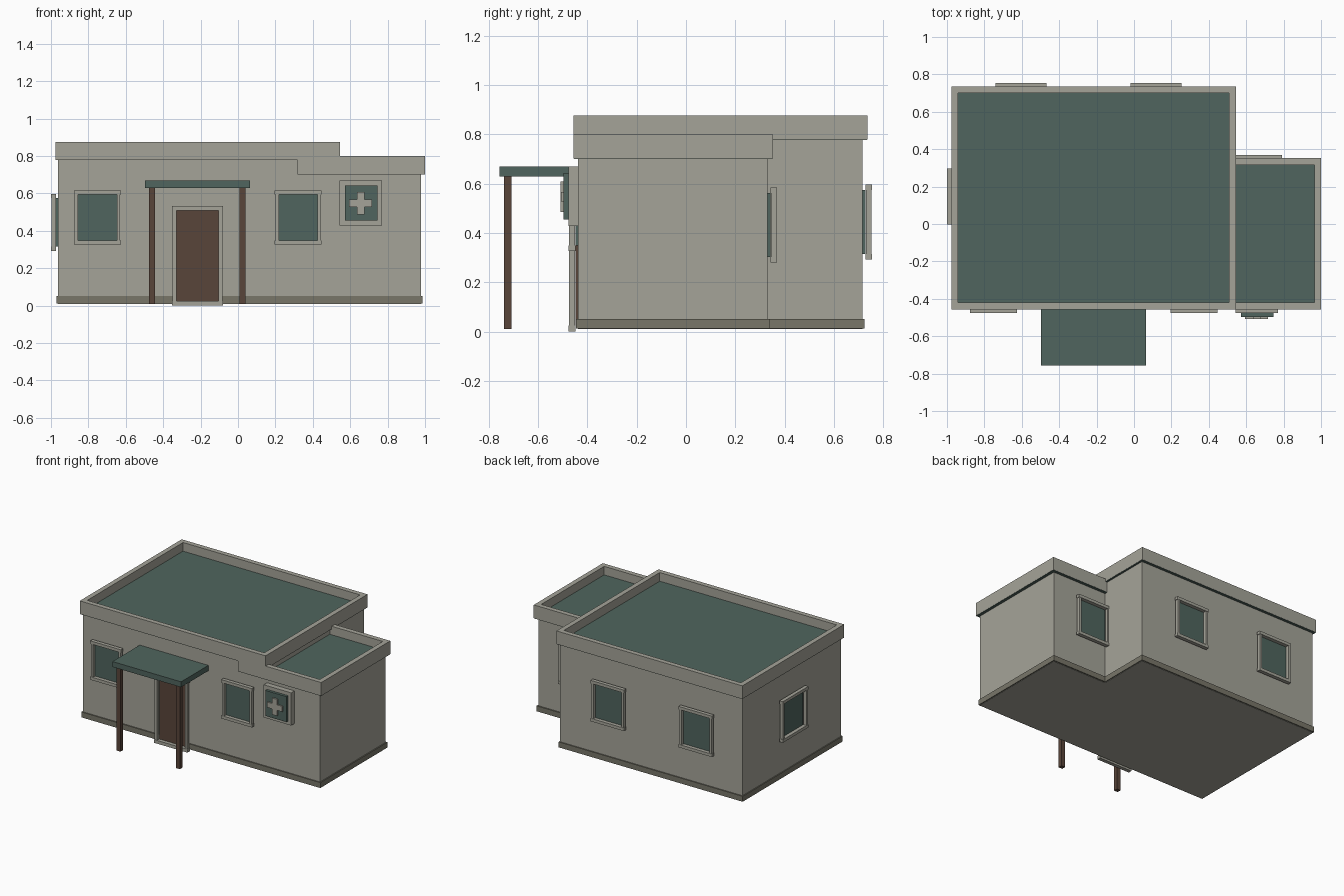
import bpy
import bmesh

if "Cube" in bpy.data.objects:
    bpy.data.objects.remove(bpy.data.objects["Cube"])


def material(name, rgb):
    lin = [((c / 255 + 0.055) / 1.055) ** 2.4 for c in rgb]
    m = bpy.data.materials.new(name)
    m.diffuse_color = (*lin, 1)
    m.use_nodes = True
    m.node_tree.nodes["Principled BSDF"].inputs["Base Color"].default_value = m.diffuse_color
    return m


WALL = material("warm grey plaster", (165, 164, 153))
BASE = material("dark grey plinth", (120, 118, 105))
TEAL = material("dark teal", (80, 101, 94))
WOOD = material("dark brown wood", (89, 69, 58))


def boxes(name, mat, *extents):
    """One object made of boxes, each given as (x0, x1, y0, y1, z0, z1)."""
    bm = bmesh.new()
    for x0, x1, y0, y1, z0, z1 in extents:
        x0, x1 = sorted((x0, x1))
        y0, y1 = sorted((y0, y1))
        for v in bmesh.ops.create_cube(bm, size=1)["verts"]:
            v.co = (x0 + (v.co.x + 0.5) * (x1 - x0),
                    y0 + (v.co.y + 0.5) * (y1 - y0),
                    z0 + (v.co.z + 0.5) * (z1 - z0))
    mesh = bpy.data.meshes.new(name)
    bm.to_mesh(mesh)
    bm.free()
    mesh.materials.append(mat)
    ob = bpy.data.objects.new(name, mesh)
    bpy.context.collection.objects.link(ob)
    return ob


def flat_roof(name, x0, x1, y0, y1, z0, deck, z1, t=0.036):
    """Roof deck with a raised parapet around it."""
    e = 0.001
    boxes(name + "_deck", TEAL, (x0 + e, x1 - e, y0 + e, y1 - e, z0 - 0.002, deck))
    boxes(name + "_parapet", WALL,
          (x0, x1, y0, y0 + t, z0, z1), (x0, x1, y1 - t, y1, z0, z1),
          (x0, x0 + t, y0 + t, y1 - t, z0, z1), (x1 - t, x1, y0 + t, y1 - t, z0, z1))


def opening(name, side, wall, u0, u1, z0, z1, mat=TEAL, t=0.022, lip=0.004):
    """Framed panel on a wall; the frame stands just proud of the panel."""
    def place(a, b, d0, d1, za, zb):
        if side == "left":
            return (wall - d0, wall - d1, a, b, za, zb)
        s = -1 if side == "front" else 1
        return (a, b, wall + s * d0, wall + s * d1, za, zb)

    boxes(name + "_panel", mat,
          place(u0 + t, u1 - t, -0.01, 0.011, z0 + t, z1 - t))
    boxes(name + "_frame", WALL,
          place(u0, u1, 0.011, 0.038, z0, z0 + t),
          place(u0, u1, 0.011, 0.038, z1 - t, z1),
          place(u0 + lip, u0 + t, 0.012, 0.036, z0 + t, z1 - t),
          place(u1 - t, u1 - lip, 0.012, 0.036, z0 + t, z1 - t))


# Walls and plinth of the main block and the lower wing
boxes("main_walls", WALL, (-0.963, 0.53, -0.438, 0.715, 0.01, 0.79))
boxes("wing_walls", WALL, (0.34, 0.978, -0.438, 0.33, 0.01, 0.71))
boxes("main_plinth", BASE, (-0.97, 0.537, -0.446, 0.723, 0.012, 0.052))
boxes("wing_plinth", BASE, (0.34, 0.986, -0.446, 0.339, 0.012, 0.052))

# Flat roofs
flat_roof("main_roof", -0.976, 0.545, -0.456, 0.736, 0.78, 0.812, 0.876)
flat_roof("wing_roof", 0.318, 1.0, -0.456, 0.352, 0.702, 0.737, 0.80)

# Windows
for i, x in enumerate((-0.877, 0.196)):
    opening(f"front_window_{i + 1}", "front", -0.438, x, x + 0.251, 0.327, 0.615)
for i, x in enumerate((-0.74, -0.02)):
    opening(f"back_window_{i + 1}", "back", 0.717, x, x + 0.273, 0.293, 0.596)
opening("wing_back_window", "back", 0.332, 0.518, 0.79, 0.28, 0.585)
opening("left_window", "left", -0.962, -0.003, 0.296, 0.293, 0.597)

# Front door
opening("front_door", "front", -0.438, -0.354, -0.08, 0.0, 0.532, WOOD, t=0.024)

# Porch canopy on two posts
boxes("canopy", TEAL, (-0.498, 0.064, -0.757, -0.43, 0.63, 0.67))
for side, x in (("left", -0.476), ("right", 0.009)):
    boxes(side + "_porch_post", WOOD, (x, x + 0.031, -0.738, -0.707, 0.01, 0.632))

# Wall sign with a raised plus shape
boxes("sign_backing", WALL, (0.544, 0.769, -0.477, -0.43, 0.428, 0.67))
boxes("sign_plate", TEAL, (0.572, 0.745, -0.497, -0.47, 0.455, 0.643))
boxes("sign_plus", WALL,
      (0.594, 0.717, -0.507, -0.49, 0.527, 0.567),
      (0.636, 0.675, -0.508, -0.49, 0.486, 0.608))
